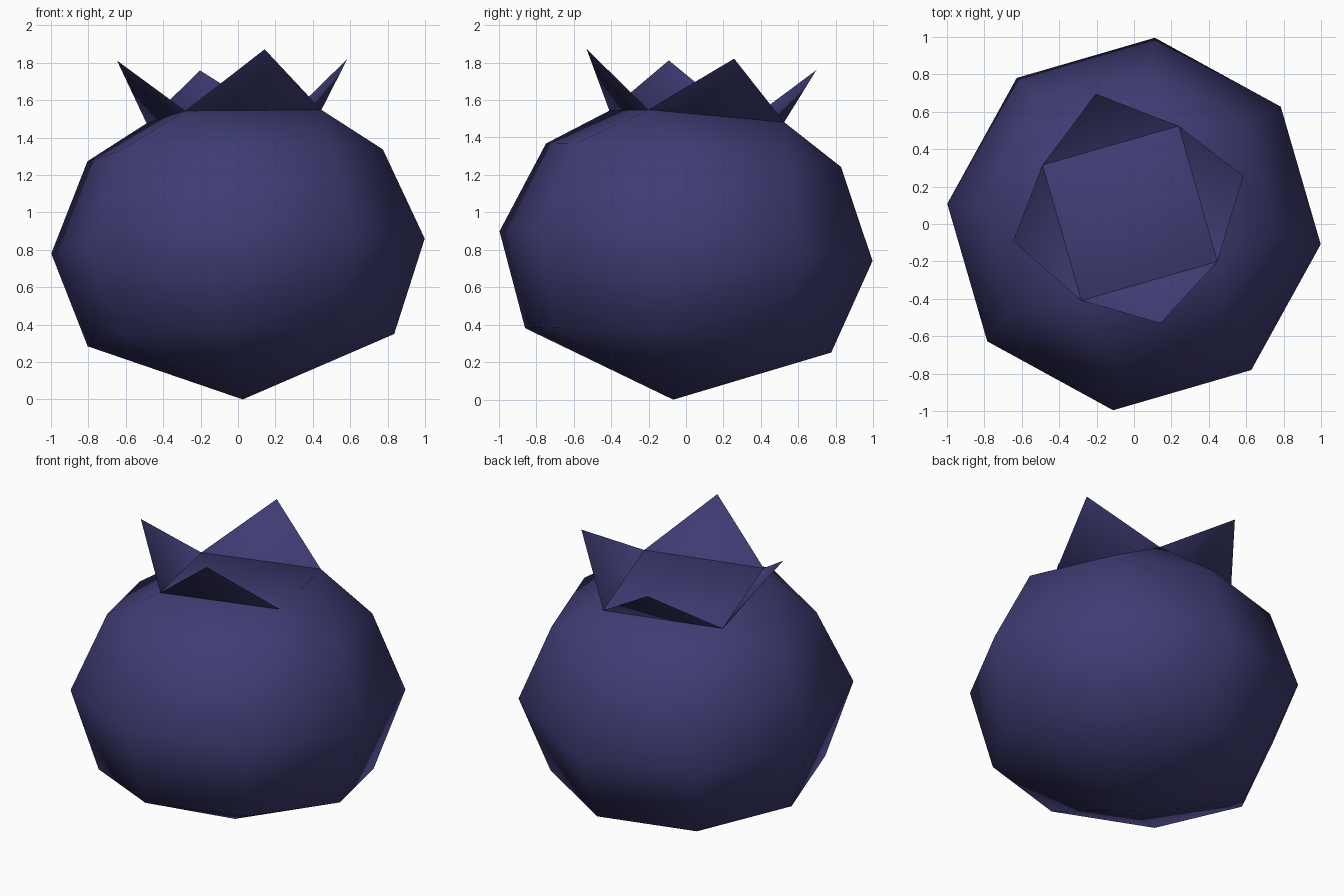
import bpy, bmesh
from math import cos, sin, radians
from mathutils import Matrix, Vector

if "Cube" in bpy.data.objects:
    bpy.data.objects.remove(bpy.data.objects["Cube"])

# Dusky blue skin
skin = bpy.data.materials.new("dusky_blue")
skin.use_nodes = True
colour = (0.048, 0.045, 0.171, 1)
skin.diffuse_color = colour
skin.node_tree.nodes["Principled BSDF"].inputs["Base Color"].default_value = colour

# The fruit leans slightly about its middle
lean = Vector((0, 0, 1)).rotation_difference(Vector((-0.031, 0.083, 1)))
frame = Matrix.Translation((0, 0, 0.82)) @ lean.to_matrix().to_4x4()


def ring(bm, count, radius, height, start):
    """Evenly spaced vertices around the leaning axis."""
    angles = [radians(start + 360 * i / count) for i in range(count)]
    return [bm.verts.new(frame @ Vector((radius * cos(a), radius * sin(a), height)))
            for a in angles]


def finish(bm, name):
    mesh = bpy.data.meshes.new(name)
    bm.to_mesh(mesh)
    bm.free()
    mesh.materials.append(skin)
    mesh.polygons.foreach_set("use_smooth", [True] * len(mesh.polygons))
    obj = bpy.data.objects.new(name, mesh)
    bpy.context.collection.objects.link(obj)


# Rim: four corners shared by the berry top and the crown
RIM = dict(count=4, radius=0.535, height=0.695, start=-29)

# Berry: eight-sided rings, pointed base, four-cornered flat top
bm = bmesh.new()
base = bm.verts.new(frame @ Vector((0, 0, -0.823)))
low, mid, high = [ring(bm, 8, r, h, -51.3)
                  for r, h in ((0.825, -0.505), (1.005, 0), (0.795, 0.487))]
rim = ring(bm, **RIM)
for i in range(8):
    j = (i + 1) % 8
    bm.faces.new((base, low[j], low[i]))
    bm.faces.new((low[i], low[j], mid[j], mid[i]))
    bm.faces.new((mid[i], mid[j], high[j], high[i]))
for k in range(4):
    a, b, c = high[2 * k], high[2 * k + 1], high[(2 * k + 2) % 8]
    bm.faces.new((a, b, rim[k]))
    bm.faces.new((b, c, rim[(k + 1) % 4], rim[k]))
bm.faces.new(rim)
bmesh.ops.recalc_face_normals(bm, faces=bm.faces)
finish(bm, "berry")

# Crown: four pointed leaves flaring outward from the rim
bm = bmesh.new()
rim = ring(bm, **RIM)
tips = ring(bm, 4, 0.64, 1.0, 15.8)
for k in range(4):
    bm.faces.new((rim[k], rim[(k + 1) % 4], tips[k]))
finish(bm, "crown")
